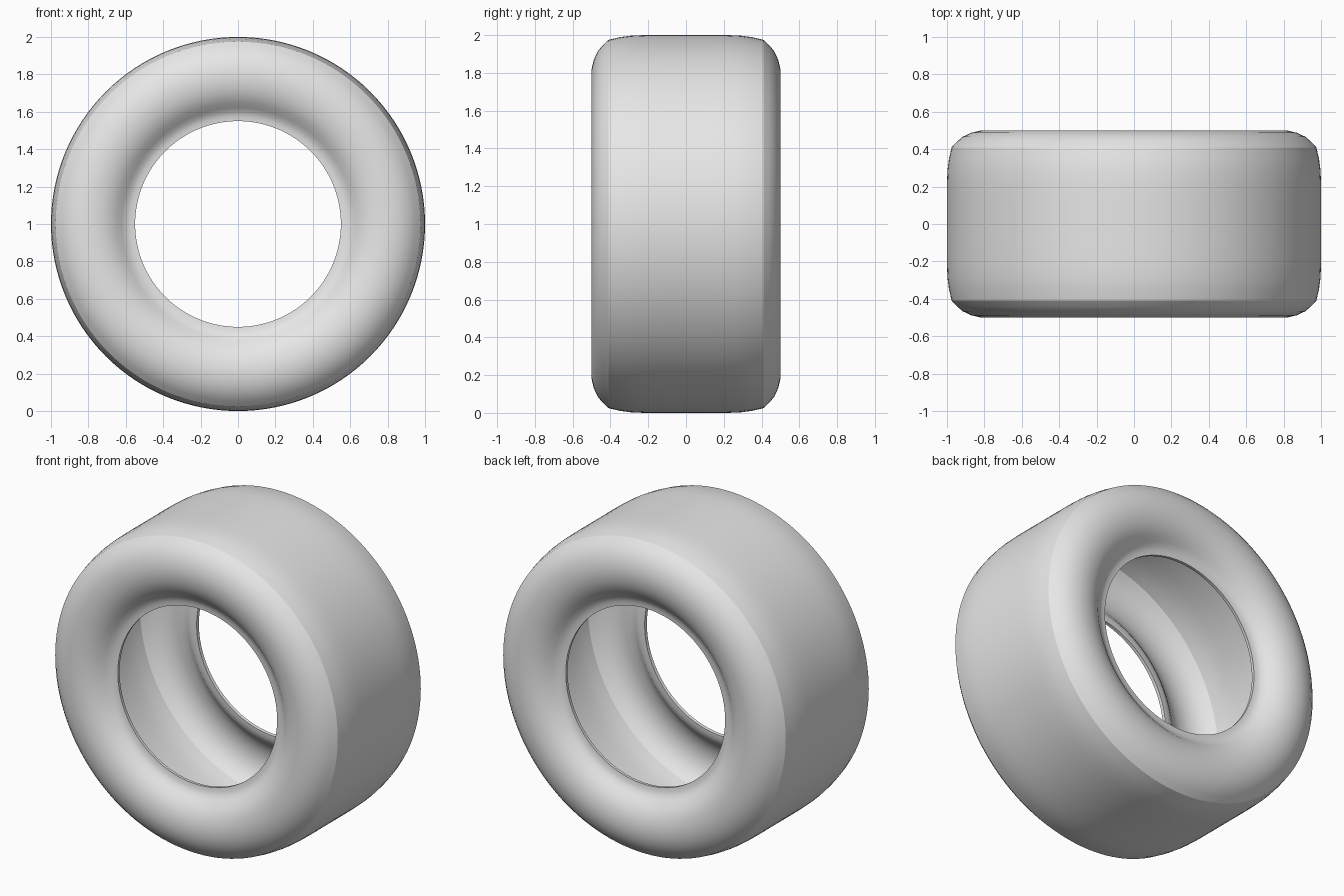
import bpy, bmesh, math
from mathutils import Vector

cube = bpy.data.objects.get("Cube")
if cube:
    bpy.data.objects.remove(cube, do_unlink=True)

SEGMENTS = 128
WALL = 0.02

# Half section as (radius, distance from the centre plane): tread, shoulder, sidewall, bead
half = [(1.0, 0.12), (1.0, 0.22), (0.997, 0.29), (0.989, 0.35), (0.975, 0.41),
        (0.947, 0.440), (0.915, 0.467), (0.87, 0.488), (0.82, 0.5), (0.77, 0.5),
        (0.725, 0.492), (0.685, 0.477), (0.65, 0.455), (0.622, 0.43),
        (0.60, 0.412), (0.575, 0.402), (0.55, 0.40)]
section = [(r, -y) for r, y in reversed(half)] + half

# Grey rubber
rubber = bpy.data.materials.new("grey_rubber")
rubber.use_nodes = True
grey = (0.8, 0.8, 0.8, 1)
rubber.diffuse_color = grey
for node in rubber.node_tree.nodes:
    if node.type == 'BSDF_PRINCIPLED':
        node.inputs["Base Color"].default_value = grey

# Tyre shell, revolved around the axle
bm = bmesh.new()
verts = [bm.verts.new((r, y, 0)) for r, y in section]
edges = [bm.edges.new(pair) for pair in zip(verts, verts[1:])]
bmesh.ops.spin(bm, geom=verts + edges, cent=(0, 0, 0), axis=(0, 1, 0),
               angle=2 * math.pi, steps=SEGMENTS)
bmesh.ops.remove_doubles(bm, verts=bm.verts, dist=0.0005)
bmesh.ops.recalc_face_normals(bm, faces=bm.faces)
bm.normal_update()

# Tread must face away from the axle
tread = min(bm.faces, key=lambda f: abs(f.calc_center_median().y))
if tread.normal.dot(tread.calc_center_median()) < 0:
    bmesh.ops.reverse_faces(bm, faces=bm.faces)

mesh = bpy.data.meshes.new("tyre")
bm.to_mesh(mesh)
bm.free()
mesh.materials.append(rubber)
tyre = bpy.data.objects.new("tyre", mesh)
bpy.context.collection.objects.link(tyre)
tyre.location = Vector((0, 0, 1))

# Wall thickness, inwards, leaving the tyre hollow
shell = tyre.modifiers.new("wall", 'SOLIDIFY')
shell.thickness = WALL
shell.offset = -1

for other in bpy.context.selected_objects:
    other.select_set(False)
tyre.select_set(True)
bpy.context.view_layer.objects.active = tyre
bpy.ops.object.modifier_apply(modifier=shell.name)
bpy.ops.object.shade_smooth_by_angle(angle=math.radians(24))
